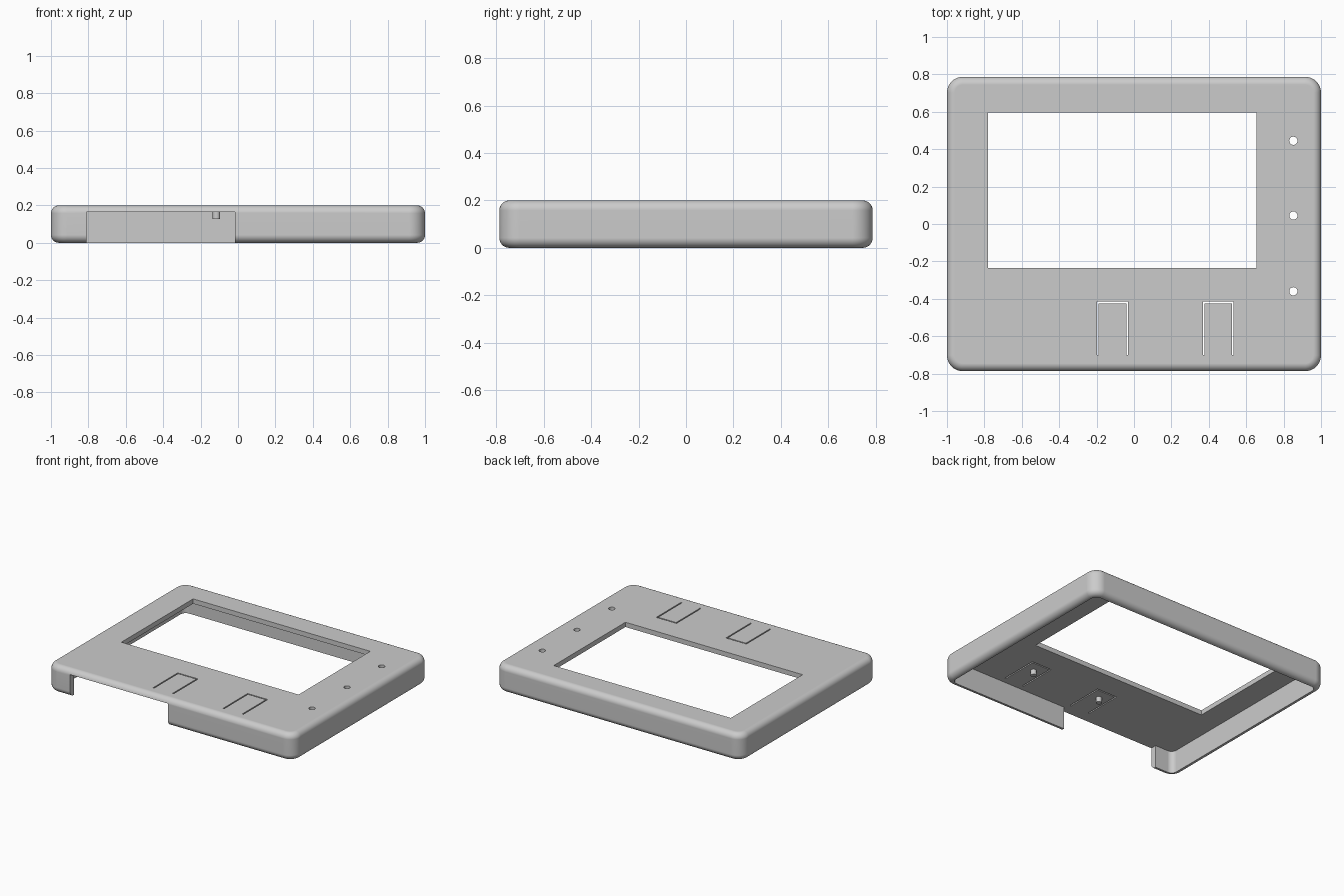
import bpy, bmesh
from math import sin, cos, pi

old = bpy.data.objects.get("Cube")
if old:
    bpy.data.objects.remove(old, do_unlink=True)

HX, HY, H = 1.0, 0.787, 0.2        # half width, half depth, height
CORNER, FILLET = 0.085, 0.042      # plan corners, top and bottom edges
WALL, CEILING = 0.045, 0.165

grey = bpy.data.materials.new("plain grey plastic")
grey.use_nodes = True
colour = (0.6, 0.6, 0.6, 1)
grey.diffuse_color = colour
grey.node_tree.nodes["Principled BSDF"].inputs["Base Color"].default_value = colour


def rounded_rect(inset=0.0, steps=10):
    r = CORNER - inset
    pts = []
    for q, (sx, sy) in enumerate([(1, 1), (-1, 1), (-1, -1), (1, -1)]):
        for i in range(steps + 1):
            a = (q + i / steps) * pi / 2
            pts.append((sx * (HX - CORNER) + r * cos(a),
                        sy * (HY - CORNER) + r * sin(a)))
    return pts


def rect(x0, x1, y0, y1):
    return [(x0, y0), (x1, y0), (x1, y1), (x0, y1)]


def circle(x, y, r, n=24):
    return [(x + r * cos(2 * pi * i / n), y + r * sin(2 * pi * i / n)) for i in range(n)]


def loft(name, layers):
    """Closed solid through a stack of (outline, z) layers."""
    bm = bmesh.new()
    rings = [[bm.verts.new((x, y, z)) for x, y in pts] for pts, z in layers]
    n = len(rings[0])
    for a, b in zip(rings, rings[1:]):
        for i in range(n):
            j = (i + 1) % n
            bm.faces.new((a[i], a[j], b[j], b[i]))
    bm.faces.new(rings[0][::-1])
    bm.faces.new(rings[-1])
    bmesh.ops.recalc_face_normals(bm, faces=bm.faces)
    mesh = bpy.data.meshes.new(name)
    bm.to_mesh(mesh)
    bm.free()
    mesh.materials.append(grey)
    ob = bpy.data.objects.new(name, mesh)
    bpy.context.collection.objects.link(ob)
    return ob


def activate(ob):
    bpy.ops.object.select_all(action='DESELECT')
    ob.select_set(True)
    bpy.context.view_layer.objects.active = ob


def cut(ob, outline, z0, z1):
    cutter = loft("cutter", [(outline, z0), (outline, z1)])
    cutter.hide_render = True
    mod = ob.modifiers.new("cut", 'BOOLEAN')
    mod.operation = 'DIFFERENCE'
    mod.solver = 'EXACT'
    mod.object = cutter
    activate(ob)
    bpy.ops.object.modifier_apply(modifier=mod.name)
    bpy.data.objects.remove(cutter, do_unlink=True)


# Outer body with rounded top and bottom edges
steps = 8
arc = [(FILLET * (1 - sin(i / steps * pi / 2)), FILLET * (1 - cos(i / steps * pi / 2)))
       for i in range(steps + 1)]
layers = [(rounded_rect(d), z) for d, z in arc]
layers += [(rounded_rect(d), H - z) for d, z in reversed(arc)]
cover = loft("cover", layers)

# Hollow underside, screen window and front cable opening
cut(cover, rounded_rect(WALL), -0.1, CEILING)
cut(cover, rect(-0.78, 0.655, -0.235, 0.595), 0.1, 0.3)
cut(cover, rect(-0.81, -0.017, -0.9, -0.72), -0.1, CEILING)

# Indicator holes
for y in (0.445, 0.045, -0.36):
    cut(cover, circle(0.852, y, 0.022), 0.1, 0.3)

# Flexible button tabs: a slot round three sides, a peg beneath each
SLOT, BACK, FRONT = 0.009, -0.415, -0.7
for side, x0, x1 in (("right", -0.198, -0.032), ("left", 0.368, 0.532)):
    slot = [(x0, FRONT), (x0 + SLOT, FRONT), (x0 + SLOT, BACK - SLOT),
            (x1 - SLOT, BACK - SLOT), (x1 - SLOT, FRONT), (x1, FRONT),
            (x1, BACK), (x0, BACK)]
    cut(cover, slot, 0.1, 0.3)
    ring = circle((x0 + x1) / 2, -0.5, 0.02)
    peg = loft(side + "_button_peg", [(ring, 0.127), (ring, CEILING + 0.01)])
    activate(peg)
    bpy.ops.object.shade_smooth_by_angle(angle=pi / 6)

# Smooth fillets while keeping the broad faces flat
activate(cover)
bpy.ops.object.shade_smooth_by_angle(angle=pi / 6)
weighted = cover.modifiers.new("weighted normals", 'WEIGHTED_NORMAL')
weighted.keep_sharp = True
